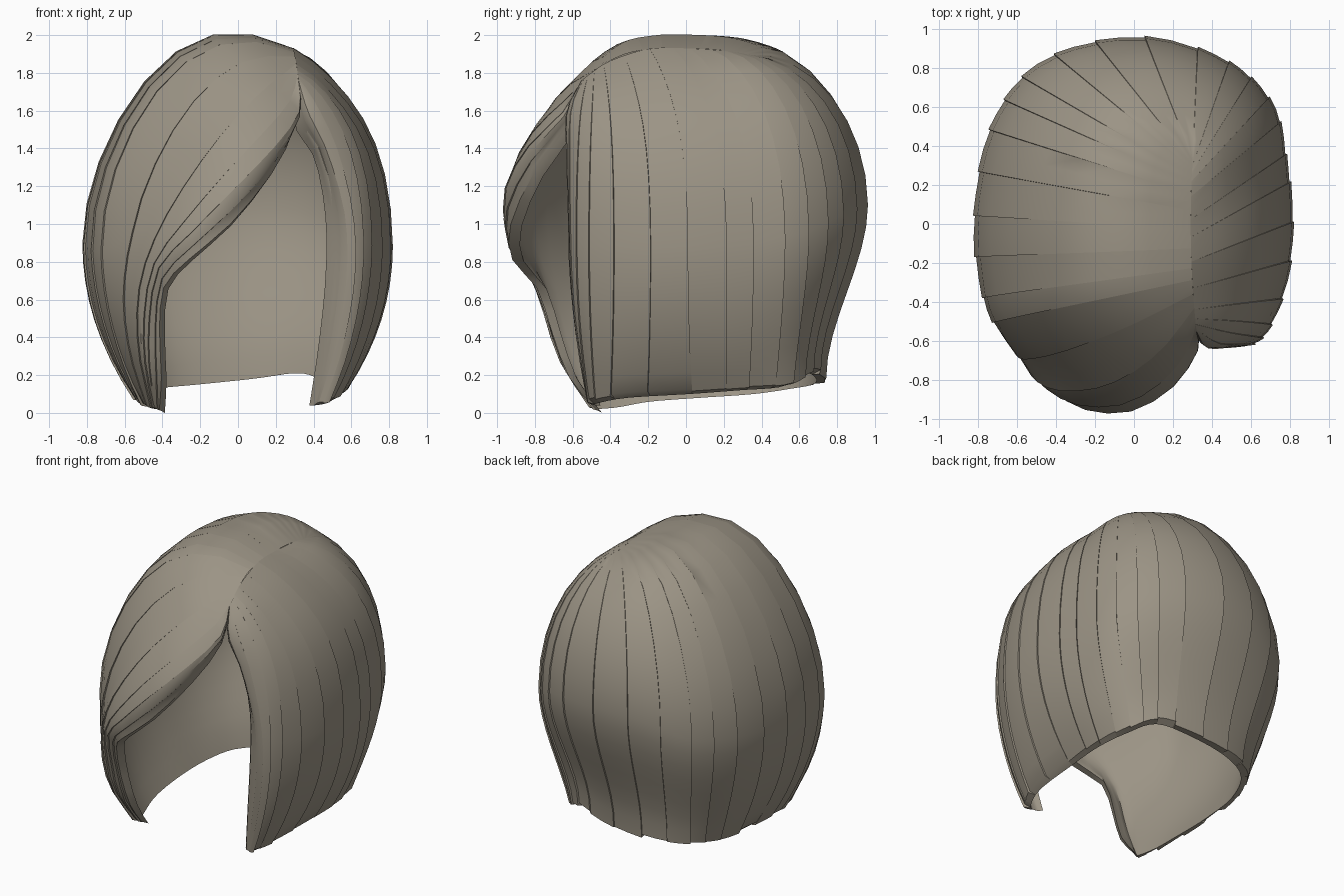
import bpy, bmesh, math, random
from mathutils import Vector

cube = bpy.data.objects.get("Cube")
if cube:
    bpy.data.objects.remove(cube, do_unlink=True)

random.seed(4)
ROWS = 16
LOCKS = 32


def spline(points, t):
    """Point at t (0 to 1) on a smooth curve through the points."""
    last = len(points) - 1
    pos = min(max(t, 0), 1) * last
    i = min(int(pos), last - 1)
    s = pos - i
    b, c = points[i], points[i + 1]
    a = points[i - 1] if i > 0 else b * 2 - c
    d = points[i + 2] if i + 2 <= last else c * 2 - b
    return (b * 2 + (c - a) * s + (a * 2 - b * 5 + c * 4 - d) * s * s
            + (b * 3 - a - c * 3 + d) * s * s * s) / 2


def parting(y):
    """Point on the parting line that every strand starts from."""
    drop = 1.05 * min(0, y + 0.15) ** 2 + 0.3 * max(0, y) ** 2
    return Vector((0.29 + 0.1 * y * y, y, 1.93 - drop))


def arc_strand(start_y, widest, hem, bump, nape=0.0):
    """Strand that arches to its widest point, then tucks in; nape makes the tip hang straight."""
    start, widest, hem = parting(start_y), Vector(widest), Vector(hem)
    half = ROWS // 2
    path = []
    for j in range(half):
        angle = j / half * math.pi / 2
        f = math.sin(angle)
        p = start.lerp(widest, f)
        p.z = widest.z + (start.z - widest.z) * math.cos(angle) + bump * math.sin(math.pi * f)
        path.append(p)
    for j in range(half + 1):
        s = j / half
        tuck = s * s * (1 - nape) + s * s * (3 - 2 * s) * nape
        p = widest.lerp(hem, tuck)
        p.z = widest.z + (hem.z - widest.z) * s
        path.append(p)
    return path


def free_strand(start_y, points):
    """Strand that sweeps from the parting through the given points."""
    path = [parting(start_y)] + [Vector(p) for p in points]
    return [spline(path, j / ROWS) for j in range(ROWS + 1)]


# Front of the narrow panel on the left: inner lip and rounded edge
left_lip = free_strand(-0.54, [
    (0.32, -0.57, 1.54), (0.43, -0.57, 1.36), (0.49, -0.56, 1.05),
    (0.49, -0.56, 0.72), (0.45, -0.53, 0.35), (0.4, -0.48, 0.04)])
left_edge = free_strand(-0.55, [
    (0.38, -0.63, 1.6), (0.48, -0.63, 1.38), (0.57, -0.62, 1.05),
    (0.58, -0.61, 0.72), (0.52, -0.57, 0.35), (0.43, -0.51, 0.04)])

# Swept fringe: middle strand, crease and lower lip
fringe_middle = free_strand(-0.42, [
    (0.1, -0.65, 1.71), (-0.15, -0.8, 1.43), (-0.39, -0.83, 1.05),
    (-0.52, -0.77, 0.7), (-0.53, -0.68, 0.35), (-0.46, -0.5, 0.02)])
fringe_crease = free_strand(-0.55, [
    (0.32, -0.65, 1.6), (0.19, -0.83, 1.42), (-0.02, -0.95, 1.2),
    (-0.25, -0.94, 0.96), (-0.42, -0.84, 0.77), (-0.47, -0.73, 0.5),
    (-0.47, -0.65, 0.25), (-0.44, -0.5, 0.02)])
fringe_lip = free_strand(-0.54, [
    (0.3, -0.62, 1.52), (0.18, -0.8, 1.27), (-0.04, -0.92, 1),
    (-0.26, -0.91, 0.81), (-0.39, -0.78, 0.66), (-0.41, -0.7, 0.42),
    (-0.4, -0.61, 0.18), (-0.41, -0.47, 0)])

# Guide strands in order from the left front, round the back, to the fringe
guides = [
    left_lip,
    left_edge,
    arc_strand(-0.5, (0.68, -0.55, 0.9), (0.49, -0.5, 0.05), -0.05),
    arc_strand(-0.4, (0.78, -0.3, 0.88), (0.55, -0.33, 0.08), -0.08),
    arc_strand(-0.2, (0.81, 0, 0.88), (0.57, 0.02, 0.1), -0.08),
    arc_strand(0, (0.78, 0.32, 0.9), (0.57, 0.3, 0.12), -0.07),
    arc_strand(0.2, (0.71, 0.61, 0.95), (0.52, 0.54, 0.14), -0.03, 0.5),
    arc_strand(0.3, (0.48, 0.83, 1.05), (0.36, 0.67, 0.21), -0.02, 1),
    arc_strand(0.33, (0.1, 0.95, 1.1), (0.08, 0.73, 0.18), 0, 1),
    arc_strand(0.3, (-0.28, 0.91, 1.08), (-0.23, 0.71, 0.15), 0.06, 1),
    arc_strand(0.25, (-0.56, 0.76, 0.96), (-0.44, 0.6, 0.13), 0.11, 0.8),
    arc_strand(0.15, (-0.74, 0.47, 0.92), (-0.54, 0.38, 0.1), 0.15, 0.3),
    arc_strand(0, (-0.81, 0.1, 0.9), (-0.56, 0.08, 0.08), 0.16),
    arc_strand(-0.15, (-0.8, -0.22, 0.88), (-0.54, -0.2, 0.06), 0.155),
    arc_strand(-0.3, (-0.7, -0.53, 0.86), (-0.5, -0.38, 0.03), 0.12),
    fringe_middle,
    fringe_crease,
    fringe_lip,
]


def strand_at(u):
    return [spline([g[j] for g in guides], u) for j in range(ROWS + 1)]


def lifted(path, lift, trim):
    """Raise one edge of a lock outward, more toward the hem, and trim its tip."""
    result = []
    for j, p in enumerate(path):
        t = j / ROWS
        out = Vector((p.x, p.y, 0)).normalized()
        q = p + out * lift * min(1, t * 2)
        q.z += trim * t ** 6
        result.append(q)
    return result


def lining(path):
    """Inner side of a strand."""
    return [Vector((p.x * 0.945, p.y * 0.945, p.z - 0.01 * p.z ** 2)) for p in path]


# Overlapping locks, each with one raised edge
widths = [random.uniform(0.7, 1.3) for _ in range(LOCKS)]
total = sum(widths)
outer, inner = [], []
u = 0
for width in widths:
    trim = random.uniform(0, 0.03)
    for k in range(3):
        v = min(1, u + width / total * k / 2)
        path = strand_at(v)
        outer.append(lifted(path, 0.005 * k, trim))
        inner.append(lining(path))
    u += width / total

# Shell: outer locks, folded front edges, lining and hem
bm = bmesh.new()
columns = [[bm.verts.new(p) for p in path] for path in outer + inner[::-1]]
count = len(columns)
for i in range(count):
    a, b = columns[i], columns[(i + 1) % count]
    for j in range(ROWS):
        bm.faces.new((a[j], a[j + 1], b[j + 1], b[j]))
for i in range(len(outer) - 1):
    bm.faces.new((columns[i][-1], columns[count - 1 - i][-1],
                  columns[count - 2 - i][-1], columns[i + 1][-1]))
bmesh.ops.remove_doubles(bm, verts=bm.verts, dist=0.0002)
mesh = bpy.data.meshes.new("bob_hair")
bm.to_mesh(mesh)
bm.free()

hair = bpy.data.objects.new("bob_hair", mesh)
bpy.context.collection.objects.link(hair)

# Single ash brown colour
colour = (0.33, 0.295, 0.235, 1)
material = bpy.data.materials.new("ash_brown")
material.use_nodes = True
material.diffuse_color = colour
material.node_tree.nodes["Principled BSDF"].inputs["Base Color"].default_value = colour
mesh.materials.append(material)

bpy.ops.object.select_all(action='DESELECT')
hair.select_set(True)
bpy.context.view_layer.objects.active = hair
bpy.ops.object.shade_smooth_by_angle(angle=math.radians(32))
